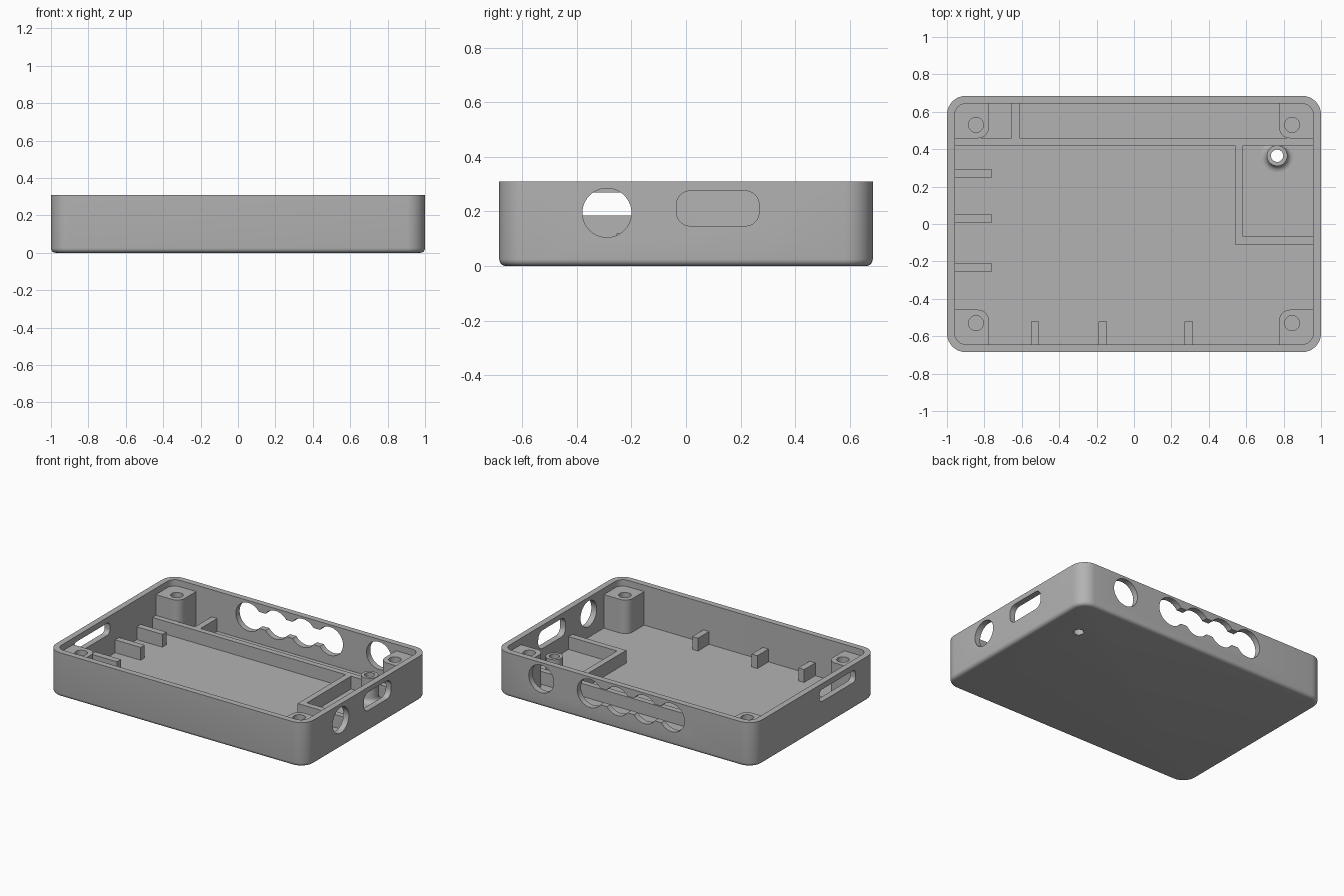
import bpy, bmesh, math
from mathutils import Vector

cube = bpy.data.objects.get("Cube")
if cube:
    bpy.data.objects.remove(cube, do_unlink=True)

grey = bpy.data.materials.new("plain grey")
grey.use_nodes = True
grey.diffuse_color = (0.45, 0.45, 0.45, 1)
grey.node_tree.nodes["Principled BSDF"].inputs["Base Color"].default_value = grey.diffuse_color

FLOOR, TOP, RIB_TOP, BOSS_TOP = 0.03, 0.31, 0.12, 0.265
HALF_X, HALF_Y, WALL = 1.0, 0.685, 0.042
AXES = {"z": lambda u, v, w: (u, v, w),
        "x": lambda u, v, w: (w, u, v),
        "y": lambda u, v, w: (u, w, v)}


def rounded(u0, u1, v0, v1, radii, steps=8):
    """Rectangle outline; radii run anticlockwise from the low-u low-v corner."""
    if not isinstance(radii, tuple):
        radii = (radii,) * 4
    corners = [(u0, v0, 1, 1), (u1, v0, -1, 1), (u1, v1, -1, -1), (u0, v1, 1, -1)]
    points = []
    for i, ((u, v, su, sv), r) in enumerate(zip(corners, radii)):
        if r == 0:
            points.append((u, v))
            continue
        for k in range(steps + 1):
            a = math.pi + (i + k / steps) * math.pi / 2
            points.append((u + su * r + r * math.cos(a), v + sv * r + r * math.sin(a)))
    return points


def circle(u, v, r, n=40):
    return [(u + r * math.cos(2 * math.pi * k / n), v + r * math.sin(2 * math.pi * k / n))
            for k in range(n)]


def loft(name, rings, axis="z"):
    """Solid through (outline, level) rings along an axis, capped at both ends."""
    bm = bmesh.new()
    loops = [[bm.verts.new(AXES[axis](u, v, w)) for u, v in outline] for outline, w in rings]
    for a, b in zip(loops, loops[1:]):
        for i in range(len(a)):
            j = (i + 1) % len(a)
            bm.faces.new((a[i], a[j], b[j], b[i]))
    bm.faces.new(loops[0])
    bm.faces.new(loops[-1])
    bmesh.ops.recalc_face_normals(bm, faces=bm.faces)
    mesh = bpy.data.meshes.new(name)
    bm.to_mesh(mesh)
    bm.free()
    mesh.materials.append(grey)
    obj = bpy.data.objects.new(name, mesh)
    bpy.context.collection.objects.link(obj)
    return obj


def prism(name, outline, w0, w1, axis="z"):
    return loft(name, [(outline, w0), (outline, w1)], axis)


def activate(obj):
    bpy.ops.object.select_all(action="DESELECT")
    obj.select_set(True)
    bpy.context.view_layer.objects.active = obj


def cut(obj, cutter):
    cutter.hide_render = True
    activate(obj)
    mod = obj.modifiers.new("cut", "BOOLEAN")
    mod.operation, mod.solver, mod.object = "DIFFERENCE", "EXACT", cutter
    bpy.ops.object.modifier_apply(modifier=mod.name)
    bpy.data.objects.remove(cutter, do_unlink=True)


def smooth(obj):
    activate(obj)
    bpy.ops.object.shade_smooth_by_angle(angle=math.radians(30))


def box(name, x0, x1, y0, y1, top=RIB_TOP):
    return prism(name, rounded(x0, x1, y0, y1, 0), FLOOR - 0.01, top)


# Tray shell with a rounded bottom edge
EDGE = 0.025
rings = []
for k in range(6):
    a = k / 5 * math.pi / 2
    d = EDGE * (1 - math.sin(a))
    rings.append((rounded(-HALF_X + d, HALF_X - d, -HALF_Y + d, HALF_Y - d, 0.1 - d),
                  EDGE * (1 - math.cos(a))))
rings.append((rounded(-HALF_X, HALF_X, -HALF_Y, HALF_Y, 0.1), TOP))
shell = loft("tray_shell", rings)
ix, iy = HALF_X - WALL, HALF_Y - WALL
cut(shell, prism("cavity", rounded(-ix, ix, -iy, iy, 0.058), FLOOR, TOP + 0.1))

# Openings in the right and left end walls
cut(shell, prism("round_port", circle(-0.29, 0.195, 0.09), 0.9, 1.1, "x"))
cut(shell, prism("wide_port", rounded(-0.035, 0.268, 0.147, 0.275, 0.05), 0.9, 1.1, "x"))
cut(shell, prism("card_slot", rounded(-0.45, -0.05, 0.185, 0.27, 0.03), -1.1, -0.9, "x"))

# Openings in the back wall: one round port and four joined ones
cut(shell, prism("back_port", circle(0.643, 0.195, 0.097), 0.6, 0.8, "y"))
for i in range(4):
    cut(shell, prism("row_port", circle(-0.368 + 0.211 * i, 0.195, 0.099), 0.6, 0.8, "y"))
cut(shell, prism("row_link", rounded(-0.368, 0.265, 0.137, 0.253, 0), 0.6, 0.8, "y"))

# Hole through the floor under the post
PX, PY = 0.765, 0.365
cut(shell, prism("floor_hole", circle(PX, PY, 0.033), -0.1, 0.2))
smooth(shell)

# Corner screw bosses
for sx, side in ((-1, "right"), (1, "left")):
    for sy, end in ((-1, "front"), (1, "back")):
        xs, ys = sorted((sx * 0.775, sx * 0.965)), sorted((sy * 0.458, sy * 0.65))
        inner = {(1, 1): 0, (-1, 1): 1, (-1, -1): 2, (1, -1): 3}[sx, sy]
        radii = tuple(0.06 if i == inner else 0 for i in range(4))
        boss = prism(f"{end}_{side}_boss", rounded(*xs, *ys, radii), FLOOR - 0.01, BOSS_TOP)
        cut(boss, prism("screw_hole", circle(sx * 0.845, sy * 0.53, 0.04), 0.12, 0.4))
        smooth(boss)

# Hollow post with a flared foot
foot = [(circle(PX, PY, 0.088), FLOOR - 0.01)]
for k in range(7):
    a = k / 6 * math.pi / 2
    foot.append((circle(PX, PY, 0.088 - 0.033 * math.sin(a)), FLOOR + 0.033 * (1 - math.cos(a))))
post = loft("screw_post", foot + [(circle(PX, PY, 0.055), 0.2)])
cut(post, prism("post_hole", circle(PX, PY, 0.033), -0.1, 0.4))
smooth(post)

# Low partition walls
box("long_partition", -0.97, 0.97, 0.42, 0.46)
box("back_partition", -0.655, -0.612, 0.45, 0.66)
box("pocket_side_wall", 0.54, 0.582, -0.11, 0.43)
box("pocket_front_wall", 0.55, 0.97, -0.11, -0.068)

# Support ribs along the right end and the front
for i, y in enumerate((-0.233, 0.03, 0.27)):
    box(f"end_rib_{i + 1}", -0.97, -0.76, y - 0.022, y + 0.022)
for i, x in enumerate((-0.53, -0.167, 0.293)):
    box(f"front_rib_{i + 1}", x - 0.022, x + 0.022, -0.66, -0.52)
